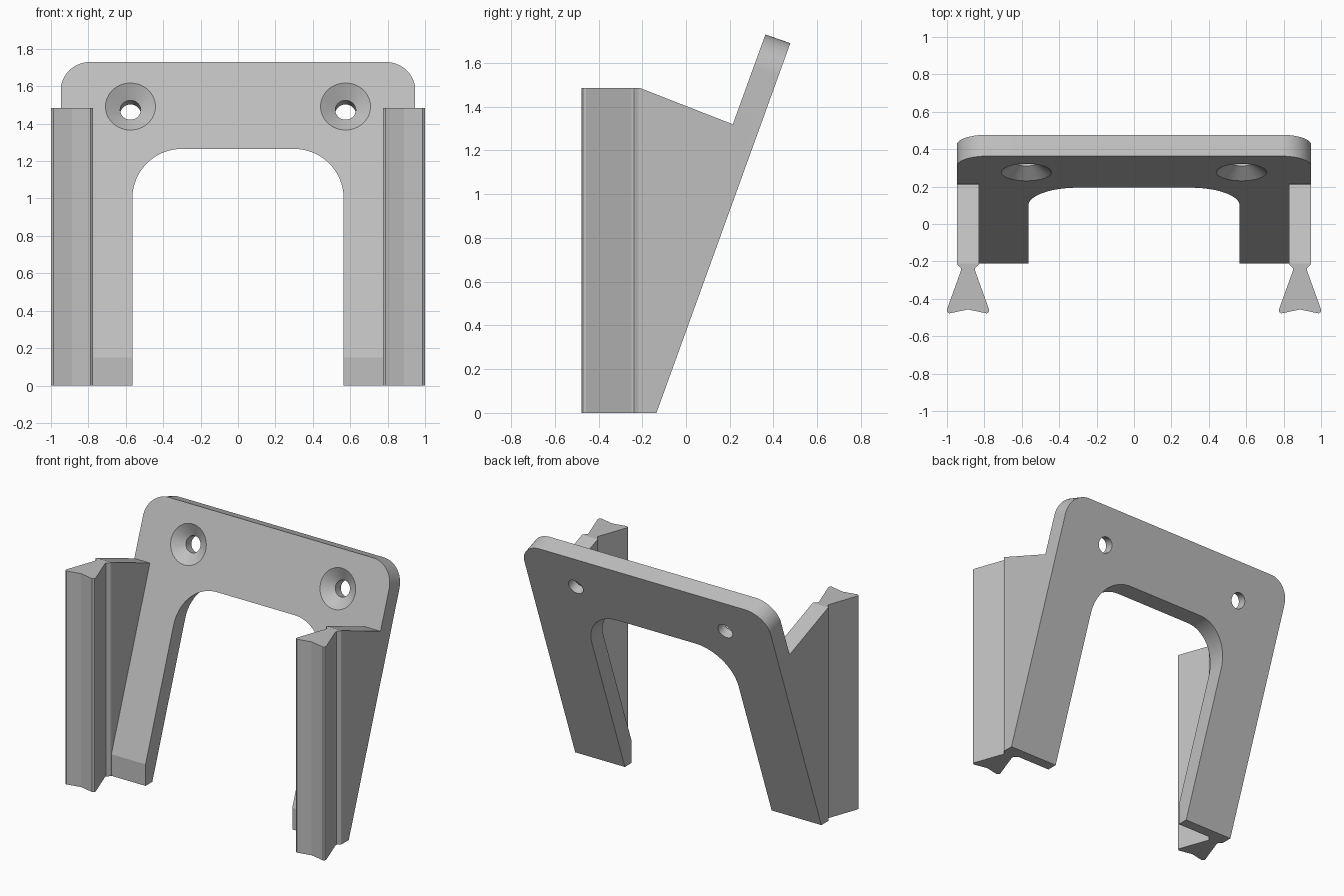
import bpy
import bmesh
from math import radians
from mathutils import Matrix, Vector

if "Cube" in bpy.data.objects:
    bpy.data.objects.remove(bpy.data.objects["Cube"], do_unlink=True)

# Single plain material
grey = bpy.data.materials.new("light grey plastic")
grey.use_nodes = True
colour = (0.52, 0.52, 0.52, 1)
grey.diffuse_color = colour
grey.node_tree.nodes["Principled BSDF"].inputs["Base Color"].default_value = colour


def finish(bm, name):
    bmesh.ops.recalc_face_normals(bm, faces=bm.faces[:])
    mesh = bpy.data.meshes.new(name)
    bm.to_mesh(mesh)
    bm.free()
    mesh.materials.append(grey)
    obj = bpy.data.objects.new(name, mesh)
    bpy.context.collection.objects.link(obj)
    return obj


def prism(name, points, travel, round_if=None, radius=0):
    """Extrude a flat profile, then round the edges that round_if picks."""
    bm = bmesh.new()
    face = bm.faces.new([bm.verts.new(p) for p in points])
    moved = bmesh.ops.extrude_face_region(bm, geom=[face])["geom"]
    bmesh.ops.translate(bm, vec=travel,
                        verts=[v for v in moved if isinstance(v, bmesh.types.BMVert)])
    if round_if:
        edges = [e for e in bm.edges if round_if(*[v.co for v in e.verts])]
        bmesh.ops.bevel(bm, geom=edges, offset=radius, segments=20,
                        profile=0.5, affect='EDGES')
    return finish(bm, name)


def cone(name, start, axis, length, r1, r2):
    bm = bmesh.new()
    place = (Matrix.Translation(start + axis * length / 2)
             @ axis.to_track_quat('Z', 'Y').to_matrix().to_4x4())
    bmesh.ops.create_cone(bm, cap_ends=True, segments=64, radius1=r1, radius2=r2,
                          depth=length, matrix=place)
    return finish(bm, name)


def combine(target, tool, operation):
    tool.hide_render = True
    mod = target.modifiers.new(tool.name, 'BOOLEAN')
    mod.operation = operation
    mod.solver = 'EXACT'
    mod.object = tool
    bpy.context.view_layer.objects.active = target
    bpy.ops.object.modifier_apply(modifier=mod.name)
    bpy.data.objects.remove(tool, do_unlink=True)


WIDE = 0.9475      # half width of the plate
RAIL = 0.8875      # centre line of each rail
SHOULDER = -0.21   # front limit of plate and webs

# Leaning plate with rounded top corners
side = [(-0.135, 0), (0.477, 1.69), (0.363, 1.73), (SHOULDER, 0.15), (SHOULDER, 0)]
bracket = prism("bracket", [(-WIDE, y, z) for y, z in side], (2 * WIDE, 0, 0),
                lambda a, b: min(a.z, b.z) > 1.6 and abs(a.x - b.x) < 0.01, 0.16)

# Arched opening between the legs
arch = [(-0.565, -1, -0.2), (0.565, -1, -0.2), (0.565, -1, 1.265), (-0.565, -1, 1.265)]
combine(bracket, prism("arch_cutter", arch, (0, 2, 0),
                       lambda a, b: min(a.z, b.z) > 1 and abs(a.x - b.x) < 0.01, 0.265),
        'DIFFERENCE')

# Countersunk screw holes, square to the plate
inward = Vector((0, 1.69, -0.61)).normalized()
for x in (-0.575, 0.575):
    centre = Vector((x, 0.276, 1.492))
    combine(bracket, cone("sink_cutter", centre - inward * 0.02, inward, 0.076, 0.163, 0.055),
            'DIFFERENCE')
    combine(bracket, cone("hole_cutter", centre - inward * 0.05, inward, 0.3, 0.055, 0.055),
            'DIFFERENCE')

# Upright webs and dovetail rails on both sides
web = [(SHOULDER, 0.05), (SHOULDER, 1.485), (0.212, 1.32), (0.25, 1.2), (-0.13, 0.1)]
half = [(0.06, SHOULDER), (0.058, -0.217), (0.038, -0.237), (0.038, -0.25),
        (0.1125, -0.457), (0.111, -0.47), (0.1, -0.478)]
outline = half + [(0, -0.457)] + [(-x, y) for x, y in reversed(half)]
for s in (-1, 1):
    combine(bracket, prism("web", [(s * RAIL - 0.06, y, z) for y, z in web], (0.12, 0, 0)),
            'UNION')
    combine(bracket, prism("rail", [(s * RAIL + x, y, 0) for x, y in outline], (0, 0, 1.485)),
            'UNION')

bpy.ops.object.select_all(action='DESELECT')
bracket.select_set(True)
bpy.context.view_layer.objects.active = bracket
bpy.ops.object.shade_smooth_by_angle(angle=radians(15))
